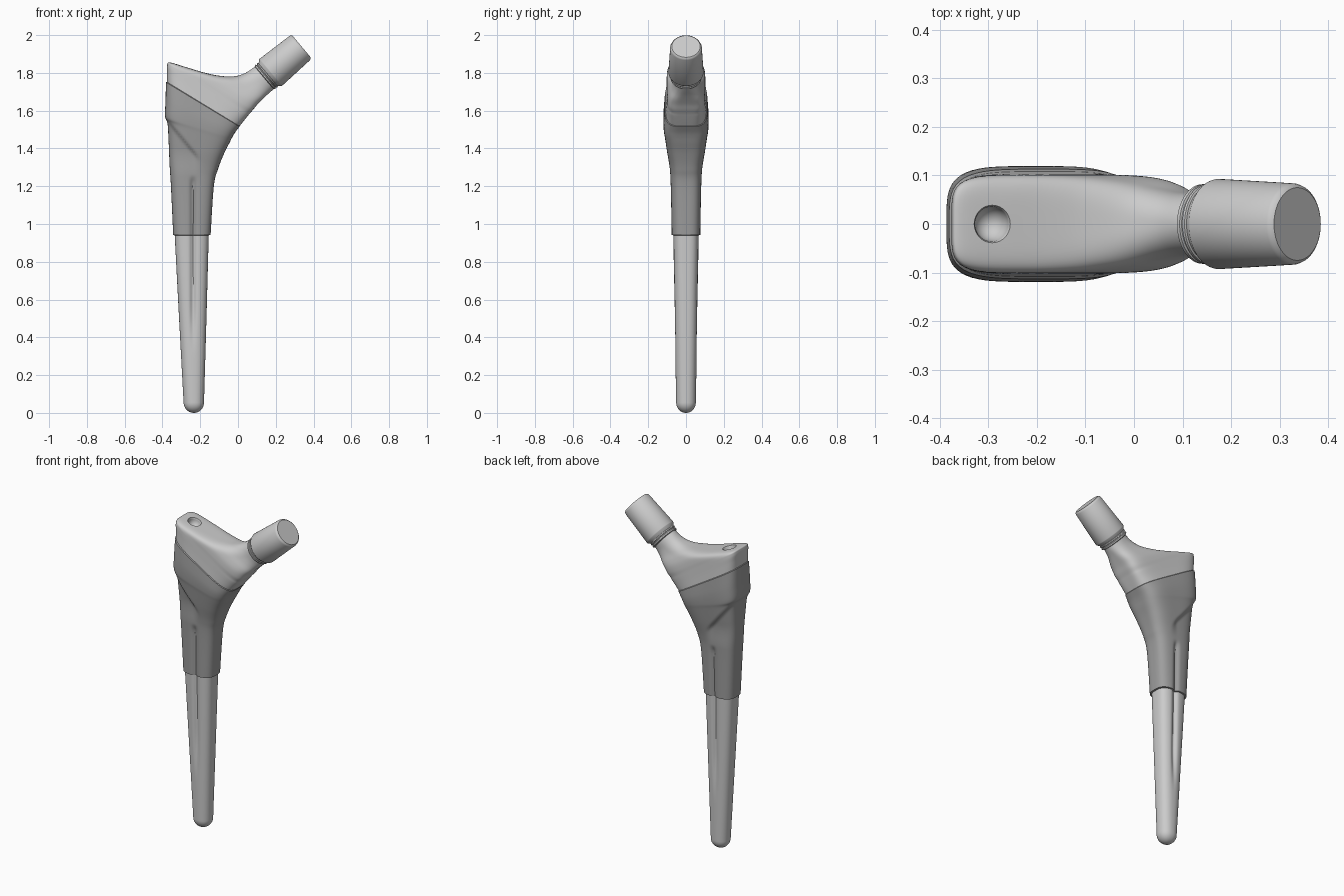
import bpy, bmesh, math
from mathutils import Vector, Matrix

if "Cube" in bpy.data.objects:
    bpy.data.objects.remove(bpy.data.objects["Cube"])

N = 96  # points around each cross-section


def material(name, v):
    m = bpy.data.materials.new(name)
    m.diffuse_color = (v, v, v, 1)
    m.use_nodes = True
    m.node_tree.nodes["Principled BSDF"].inputs["Base Color"].default_value = m.diffuse_color
    return m


metal = material("polished_metal", 0.60)
coat = material("rough_coating", 0.34)


def smooth(t):
    t = max(0.0, min(1.0, t))
    return t * t * (3 - 2 * t)


def spline(keys, steps):
    """Catmull-Rom interpolation through tuples of section values."""
    out = []
    for i in range(len(keys) - 1):
        p0, p1 = keys[max(i - 1, 0)], keys[i]
        p2, p3 = keys[i + 1], keys[min(i + 2, len(keys) - 1)]
        for s in range(steps):
            t = s / steps
            out.append(tuple(
                0.5 * (2 * b + (c - a) * t + (2 * a - 5 * b + 4 * c - d) * t * t
                       + (3 * b - a - 3 * c + d) * t ** 3)
                for a, b, c, d in zip(p0, p1, p2, p3)))
    return out + [keys[-1]]


def section(key, coated):
    """Rounded section between a left and a right point of the front outline."""
    lx, lz, rx, rz, b, n = key
    pts = []
    for i in range(N):
        t = 2 * math.pi * i / N
        c, s = math.cos(t), math.sin(t)
        k = (abs(c) ** n + abs(s) ** n) ** (-1 / n)
        u, v = c * k, b * s * k
        x = (lx + rx) / 2 + (rx - lx) / 2 * u
        z = (lz + rz) / 2 + (rz - lz) / 2 * u
        # shallow flute on the front and back
        cut = 0.014 * math.exp(-((x + 0.238) / 0.014) ** 2)
        cut *= smooth((z - 0.3) / 0.3) * smooth((1.26 - z) / 0.05)
        # diagonal step in the coating
        if coated:
            d = (x + 0.385) * 0.77 + (z - 1.56) * 0.64
            cut += (0.016 * (1 - smooth(d / 0.015 + 0.5))
                    * smooth((-0.19 - x) / 0.05) * smooth((z - 1.25) / 0.15))
        v -= math.copysign(cut * abs(s * k) ** 2, v)
        pts.append((x, v, z))
    return pts


# section values: left x, left z, right x, right z, half depth, squareness
tip = []
for i in range(10):
    a = math.pi / 2 * (i + 0.4) / 10
    r, z = math.sin(a), 0.055 * (1 - math.cos(a))
    tip.append((-0.234 - 0.054 * r, z, -0.234 + 0.054 * r, z, 0.052 * r, 2.2))
stem = tip + spline([(-.288, .055, -.18, .055, .052, 2.2),
                     (-.312, .5, -.167, .5, .060, 2.6),
                     (-.335, .94, -.155, .94, .068, 3)], 16)
sleeve = spline([(-.343, .942, -.145, .942, .076, 3),
                 (-.355, 1.2, -.128, 1.2, .081, 3.2),
                 (-.362, 1.31, -.106, 1.29, .087, 3.2),
                 (-.367, 1.43, -.075, 1.37, .102, 3.5),
                 (-.373, 1.53, -.045, 1.43, .113, 3.8),
                 (-.386, 1.57, -.03, 1.46, .118, 4),
                 (-.384, 1.65, -.015, 1.485, .119, 4),
                 (-.381, 1.75, .008, 1.515, .113, 4)], 9)
shoulder = spline([(-.376, 1.752, .008, 1.518, .108, 4),
                   (-.376, 1.80, .03, 1.545, .105, 4.5),
                   (-.375, 1.842, .05, 1.57, .103, 5),
                   (-.36, 1.855, .062, 1.585, .102, 5),
                   (-.28, 1.832, .08, 1.605, .101, 5),
                   (-.18, 1.802, .1, 1.63, .097, 4.5),
                   (-.1, 1.785, .122, 1.653, .088, 4),
                   (-.02, 1.782, .15, 1.68, .073, 3),
                   (.04, 1.80, .175, 1.702, .064, 2.4),
                   (.092, 1.835, .203, 1.727, .062, 2)], 6)


def make_object(name, bm, mats):
    bmesh.ops.recalc_face_normals(bm, faces=bm.faces)
    me = bpy.data.meshes.new(name)
    bm.to_mesh(me)
    bm.free()
    for m in mats:
        me.materials.append(m)
    ob = bpy.data.objects.new(name, me)
    bpy.context.collection.objects.link(ob)
    return ob


def shade(ob, angle):
    bpy.ops.object.select_all(action='DESELECT')
    ob.select_set(True)
    bpy.context.view_layer.objects.active = ob
    bpy.ops.object.shade_smooth_by_angle(angle=math.radians(angle))


def bridge(bm, rows, mats, cap=True):
    for a, b, m in zip(rows, rows[1:], mats):
        n = len(a)
        for i in range(n):
            j = (i + 1) % n
            bm.faces.new((a[i], a[j], b[j], b[i])).material_index = m
    if cap:
        bm.faces.new(rows[0][::-1])
        bm.faces.new(rows[-1])


# stem body: bare lower stem, coated sleeve, shoulder running into the neck
bm = bmesh.new()
rows, mats = [], []
for keys, m in ((stem, 0), (sleeve, 1), (shoulder, 0)):
    for k in keys:
        rows.append([bm.verts.new(p) for p in section(k, m == 1)])
        mats.append(m)
bands = [max(a, b) for a, b in zip(mats, mats[1:])]
bridge(bm, rows, bands)
body = make_object("stem_body", bm, [metal, coat])


def lathe(name, profile, matrix, seg, mats):
    bm = bmesh.new()
    rings = [[bm.verts.new(matrix @ Vector((r * math.cos(2 * math.pi * i / seg),
                                            r * math.sin(2 * math.pi * i / seg), t)))
              for i in range(seg)] for t, r in profile]
    bridge(bm, rings, [0] * len(rings))
    return make_object(name, bm, mats)


# round-bottomed socket in the shoulder
pit = [(-0.04 * math.cos(a), 0.036 * math.sin(a))
       for a in (math.pi / 2 * (i + 0.5) / 8 for i in range(8))]
cutter = lathe("socket_cutter", pit + [(0, .036), (.008, .04), (.06, .048)],
               Matrix.Translation((-0.293, 0, 1.83)) @ Matrix.Rotation(math.radians(15), 4, 'Y'),
               32, [metal])
cutter.hide_render = True
mod = body.modifiers.new("socket", 'BOOLEAN')
mod.operation = 'DIFFERENCE'
mod.solver = 'EXACT'
mod.object = cutter
bpy.context.view_layer.objects.active = body
bpy.ops.object.modifier_apply(modifier=mod.name)
bpy.data.objects.remove(cutter)
shade(body, 35)

# tapered head plug with two grooved rings at its base
axis = Matrix.Translation((.1475, 0, 1.781)) @ Matrix.Rotation(math.radians(50), 4, 'Y')
head = lathe("taper_head", [
    (-.012, .06), (-.012, .077), (-.008, .082), (-.001, .082), (.001, .078),
    (.005, .078), (.007, .083), (.013, .083), (.015, .079), (.019, .081),
    (.032, .092), (.036, .093), (.234, .084), (.242, .081), (.247, .075)],
    axis, 64, [metal])
shade(head, 30)
